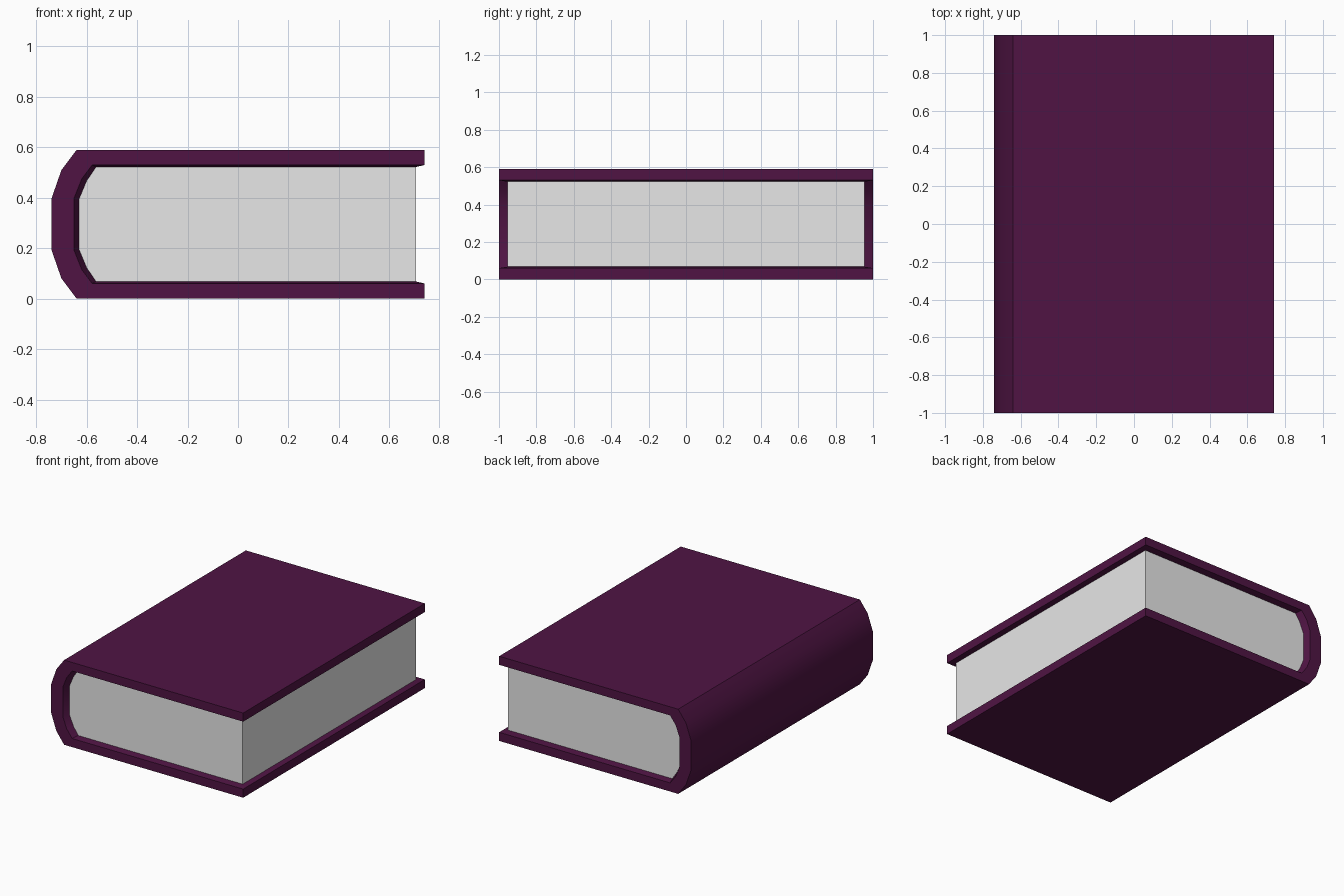
import bpy, bmesh

if "Cube" in bpy.data.objects:
    bpy.data.objects.remove(bpy.data.objects["Cube"])

HEIGHT = 0.59


def material(name, rgb):
    m = bpy.data.materials.new(name)
    m.diffuse_color = (*rgb, 1)
    m.use_nodes = True
    m.node_tree.nodes["Principled BSDF"].inputs["Base Color"].default_value = m.diffuse_color
    return m


purple = material("plum_cover", (0.079, 0.007, 0.057))
paper = material("paper_grey", (0.8, 0.8, 0.8))


def mirrored(half):
    """Complete an upper half profile (x, z) with its mirror below mid height."""
    return half + [(x, HEIGHT - z) for x, z in reversed(half)]


def add_ring(bm, profile, y):
    return [bm.verts.new((x, y, z)) for x, z in profile]


def finish(bm, name, mat):
    bmesh.ops.recalc_face_normals(bm, faces=bm.faces)
    mesh = bpy.data.meshes.new(name)
    bm.to_mesh(mesh)
    bm.free()
    mesh.materials.append(mat)
    obj = bpy.data.objects.new(name, mesh)
    bpy.context.collection.objects.link(obj)
    bpy.ops.object.select_all(action='DESELECT')
    obj.select_set(True)
    bpy.context.view_layer.objects.active = obj
    bpy.ops.object.shade_smooth_by_angle()
    return obj


# Half profiles, from the fore edge over the board to the spine
outer = mirrored([(0.74, 0.59), (-0.64, 0.59), (-0.70, 0.51), (-0.74, 0.395)])
rim = mirrored([(0.74, 0.53), (-0.578, 0.53), (-0.62, 0.474), (-0.65, 0.398)])
inner = mirrored([(0.705, 0.522), (-0.563, 0.522), (-0.60, 0.467), (-0.63, 0.395)])

# Cover: boards and rounded spine, with a flared lip running down to the pages
bm = bmesh.new()
rings = [add_ring(bm, p, y) for p, y in (
    (inner, -0.955), (rim, -1), (outer, -1),
    (outer, 1), (rim, 1), (inner, 0.955))]
for a, b in zip(rings, rings[1:]):
    for i in range(len(a) - 1):
        bm.faces.new((a[i], a[i + 1], b[i + 1], b[i]))
# Fore edges of both boards
for end in (0, -1):
    i0, r0, o0, o1, r1, i1 = [r[end] for r in rings]
    bm.faces.new((o0, r0, r1, o1))
    bm.faces.new((r0, i0, i1, r1))
finish(bm, "cover", purple)

# Page block
bm = bmesh.new()
front, back = add_ring(bm, inner, -0.955), add_ring(bm, inner, 0.955)
bm.faces.new(front)
bm.faces.new(back)
for i in range(len(front)):
    j = (i + 1) % len(front)
    bm.faces.new((front[i], front[j], back[j], back[i]))
finish(bm, "pages", paper)
